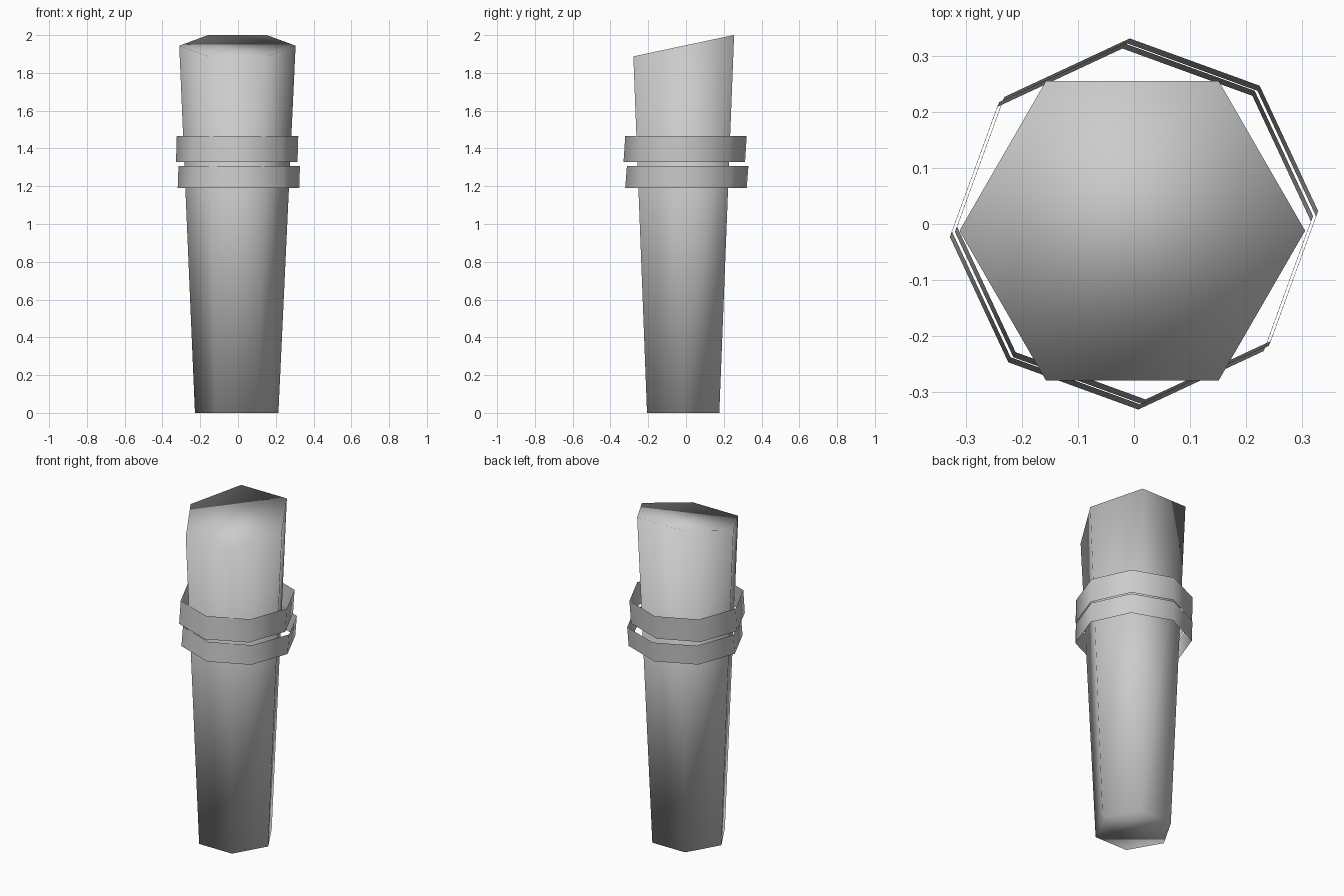
import bpy
import bmesh
from math import cos, sin, radians, tau

cube = bpy.data.objects.get("Cube")
if cube:
    bpy.data.objects.remove(cube, do_unlink=True)

grey = bpy.data.materials.new("plain grey")
grey.use_nodes = True
colour = (0.6, 0.6, 0.6, 1)
grey.diffuse_color = colour
grey.node_tree.nodes["Principled BSDF"].inputs["Base Color"].default_value = colour


def loop(bm, sides, radius, centre, height, turn=0):
    """Polygon of vertices; height is a function of y."""
    verts = []
    for i in range(sides):
        a = radians(turn) + tau * i / sides
        x = centre[0] + radius * cos(a)
        y = centre[1] + radius * sin(a)
        verts.append(bm.verts.new((x, y, height(y))))
    return verts


def tube(name, sides, bottom, top, turn=0, capped=False):
    """Smooth tube between two loops, each given as radius, centre, height."""
    bm = bmesh.new()
    low = loop(bm, sides, *bottom, turn)
    high = loop(bm, sides, *top, turn)
    for i in range(sides):
        j = (i + 1) % sides
        bm.faces.new((low[i], low[j], high[j], high[i]))
    if capped:
        bm.faces.new(low[::-1])
        bm.faces.new(high)
    for face in bm.faces:
        face.smooth = True
    mesh = bpy.data.meshes.new(name)
    bm.to_mesh(mesh)
    bm.free()
    mesh.materials.append(grey)
    obj = bpy.data.objects.new(name, mesh)
    bpy.context.collection.objects.link(obj)
    return obj


# Tapered six-sided post with a slanted top
tube("post", 6,
     (0.221, (-0.007, -0.015), lambda y: 0.0),
     (0.308, (-0.003, -0.012), lambda y: 1.944 + 0.212 * (y + 0.012)),
     capped=True)

# Two loose, slightly leaning eight-sided bands, open at both ends
for name, x, y, z0, z1 in (("upper_band", -0.0045, -0.0045, 1.328, 1.467),
                           ("lower_band", 0.0045, 0.0045, 1.191, 1.308)):
    tube(name, 8,
         (0.322, (x - 0.002, y - 0.0045), lambda _, z=z0: z),
         (0.322, (x + 0.002, y + 0.0045), lambda _, z=z1: z),
         turn=2.5)
